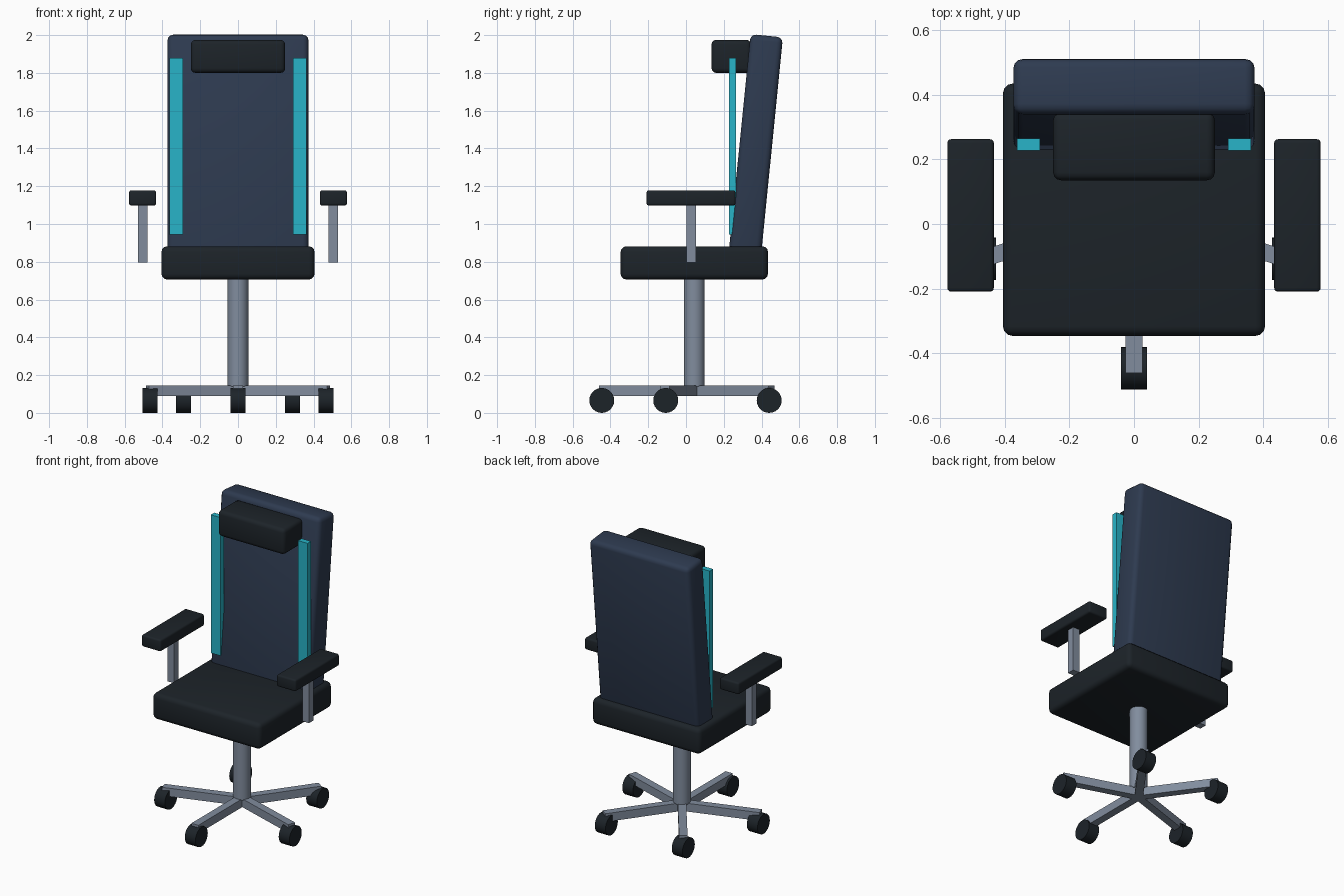
import bpy
from math import sin, cos, pi, radians
from mathutils import Vector, Matrix

if "Cube" in bpy.data.objects:
    bpy.data.objects.remove(bpy.data.objects["Cube"])


def material(name, rgb):
    m = bpy.data.materials.new(name)
    m.diffuse_color = (*rgb, 1)
    m.use_nodes = True
    m.node_tree.nodes["Principled BSDF"].inputs["Base Color"].default_value = m.diffuse_color
    return m


DARK = material("dark_fabric", (0.012, 0.017, 0.022))
NAVY = material("navy_fabric", (0.027, 0.043, 0.08))
TEAL = material("teal_trim", (0.021, 0.456, 0.578))
STEEL = material("steel", (0.22, 0.265, 0.34))


def finish(name, mat, bevel=0):
    ob = bpy.context.object
    ob.name = name
    ob.data.materials.append(mat)
    bpy.ops.object.transform_apply(location=False, rotation=False, scale=True)
    if bevel:
        mod = ob.modifiers.new("soft_edges", 'BEVEL')
        mod.width = bevel
        mod.segments = 3
        bpy.ops.object.modifier_apply(modifier=mod.name)
        bpy.ops.object.shade_smooth_by_angle(angle=radians(35))
    return ob


def box(name, lo, hi, mat, bevel=0):
    lo, hi = Vector(lo), Vector(hi)
    bpy.ops.mesh.primitive_cube_add(size=1, location=(lo + hi) / 2)
    bpy.context.object.scale = hi - lo
    return finish(name, mat, bevel)


def cylinder(name, radius, depth, loc, mat, rot=(0, 0, 0)):
    bpy.ops.mesh.primitive_cylinder_add(vertices=24, radius=radius, depth=depth,
                                        location=loc, rotation=rot)
    ob = finish(name, mat)
    bpy.ops.object.shade_smooth_by_angle(angle=radians(35))
    return ob


CY = 0.044  # y of the column axis

# Seat and headrest cushions
box("seat", (-0.405, -0.346, 0.706), (0.405, 0.434, 0.882), DARK, 0.03)
box("headrest", (-0.25, 0.135, 1.8), (0.25, 0.345, 1.975), DARK, 0.025)

# Backrest, leaning back about its lower front edge
tilt = 0.1
back = box("backrest", (-0.373, 0.342, 0.85), (0.373, 0.514, 2.005), NAVY, 0.03)
pivot = Vector((0, 0.342, 2.005))
back.matrix_world = (Matrix.Translation(pivot) @ Matrix.Rotation(-tilt, 4, 'X')
                     @ Matrix.Translation(-pivot) @ back.matrix_world)

# Trim strips, armrests and their posts on both sides
for side, s in (("left", -1), ("right", 1)):
    def pair(part, x0, x1, y0, y1, z0, z1, mat, bevel=0):
        a, b = sorted((s * x0, s * x1))
        box(f"{side}_{part}", (a, y0, z0), (b, y1, z1), mat, bevel)
    pair("trim_strip", 0.291, 0.362, 0.227, 0.264, 0.945, 1.88, TEAL)
    pair("armrest", 0.433, 0.577, -0.209, 0.262, 1.098, 1.178, DARK, 0.012)
    pair("arm_post", 0.48, 0.53, 0.002, 0.052, 0.795, 1.105, STEEL)

# Gas column
cylinder("column", 0.055, 0.58, (0, CY, 0.43), STEEL)

# Five-spoke base with casters
for i in range(5):
    a = -pi / 2 + i * 2 * pi / 5
    d = Vector((cos(a), sin(a), 0))
    hub = Vector((0, CY, 0))
    leg = box(f"base_leg_{i + 1}", (-0.2525, -0.026, 0.09), (0.2525, 0.026, 0.146), STEEL)
    leg.location = hub + d * 0.2525 + Vector((0, 0, 0.118))
    leg.rotation_euler.z = a
    cylinder(f"caster_{i + 1}", 0.066, 0.08, hub + d * 0.49 + Vector((0, 0, 0.066)),
             DARK, (0, pi / 2, 0))
